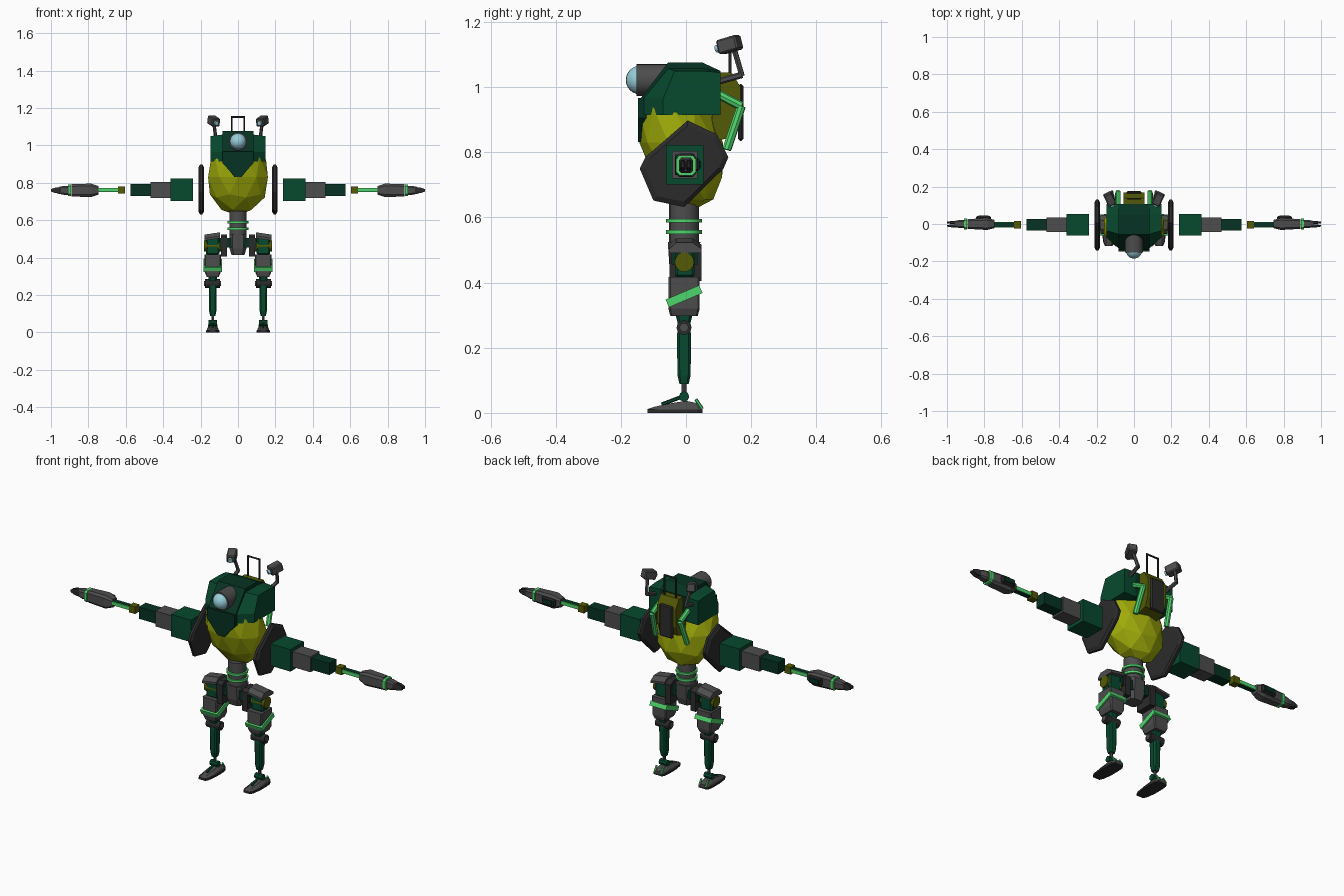
import bpy, bmesh, math
from mathutils import Vector, Matrix, Euler

if "Cube" in bpy.data.objects:
    bpy.data.objects.remove(bpy.data.objects["Cube"])


def material(name, r, g, b):
    m = bpy.data.materials.new(name)
    m.diffuse_color = tuple((c / 255) ** 2.2 for c in (r, g, b)) + (1,)
    m.use_nodes = True
    m.node_tree.nodes["Principled BSDF"].inputs["Base Color"].default_value = m.diffuse_color
    return m


LIME = material("lime", 158, 170, 18)
OLIVE = material("olive", 84, 90, 14)
GREEN = material("green", 16, 74, 50)
DARKGREEN = material("dark green", 14, 54, 39)
BRIGHT = material("bright green", 80, 212, 108)
GRAY = material("gray", 78, 78, 78)
DARK = material("dark gray", 47, 47, 47)
GLASS = material("pale blue", 150, 205, 218)


def finish(name, bm, mat, mirror=False, bevel=0, smooth=False):
    bmesh.ops.recalc_face_normals(bm, faces=bm.faces)
    me = bpy.data.meshes.new(name)
    bm.to_mesh(me)
    bm.free()
    me.materials.append(mat)
    for p in me.polygons:
        p.use_smooth = False
    ob = bpy.data.objects.new(name, me)
    bpy.context.collection.objects.link(ob)
    if bevel:
        b = ob.modifiers.new("bevel", 'BEVEL')
        b.width, b.segments = bevel, 1
    if mirror:
        ob.modifiers.new("mirror", 'MIRROR').use_mirror_merge = False
    if smooth:
        bpy.context.view_layer.objects.active = ob
        ob.select_set(True)
        bpy.ops.object.shade_smooth_by_angle(angle=math.radians(35))
        ob.select_set(False)
    return ob


def loft(name, rings, mat, **kw):
    """Skin a list of equal point rings and cap both ends."""
    bm = bmesh.new()
    vs = [[bm.verts.new(p) for p in r] for r in rings]
    n = len(vs[0])
    for a, b in zip(vs, vs[1:]):
        for i in range(n):
            bm.faces.new((a[i], a[(i + 1) % n], b[(i + 1) % n], b[i]))
    bm.faces.new(vs[0])
    bm.faces.new(vs[-1])
    return finish(name, bm, mat, **kw)


def box(name, x, y, z, mat, rot=(0, 0, 0), **kw):
    """Box from (min, max) ranges, turned about its centre."""
    bm = bmesh.new()
    bmesh.ops.create_cube(bm, size=1)
    rs = (x, y, z)
    m = (Matrix.Translation([(a + b) / 2 for a, b in rs])
         @ Euler([math.radians(a) for a in rot]).to_matrix().to_4x4()
         @ Matrix.Diagonal([b - a for a, b in rs] + [1]))
    bmesh.ops.transform(bm, matrix=m, verts=bm.verts)
    return finish(name, bm, mat, **kw)


def rod(name, a, b, r, mat, r2=None, n=12, **kw):
    a, b = Vector(a), Vector(b)
    bm = bmesh.new()
    bmesh.ops.create_cone(bm, cap_ends=True, segments=n, radius1=r,
                          radius2=r if r2 is None else r2, depth=(b - a).length)
    m = Matrix.Translation((a + b) / 2) @ (b - a).to_track_quat('Z', 'Y').to_matrix().to_4x4()
    bmesh.ops.transform(bm, matrix=m, verts=bm.verts)
    return finish(name, bm, mat, **kw)


def ball(name, c, r, mat, **kw):
    bm = bmesh.new()
    bmesh.ops.create_uvsphere(bm, u_segments=20, v_segments=12, radius=r)
    bmesh.ops.translate(bm, vec=c, verts=bm.verts)
    return finish(name, bm, mat, smooth=True, **kw)


def ring_x(x, hy, hz, c=0.35, y0=0, z0=0.76):
    """Chamfered rectangle across the x axis."""
    a, b = hy * (1 - c), hz * (1 - c)
    pts = [(hy, b), (a, hz), (-a, hz), (-hy, b), (-hy, -b), (-a, -hz), (a, -hz), (hy, -b)]
    return [(x, y0 + p, z0 + q) for p, q in pts]


def ring_z(z, hx, hy, c=0.35, x0=0.135, y0=-0.006):
    return [(x0 + p, y0 + q, z) for _, p, q in ring_x(0, hx, hy, c, 0, 0)]


# egg shaped faceted body
bm = bmesh.new()
bmesh.ops.create_icosphere(bm, subdivisions=2, radius=1)
for v in bm.verts:
    z = v.co.z * 0.205
    v.co = (v.co.x * 0.168, v.co.y * 0.128 - 0.015 - z * 0.2, 0.83 + z)
finish("body", bm, LIME)

# helmet: tall centre, chamfered cheeks, pointed front plate
crown = [(-.14, .965), (-.055, 1.076), (.05, 1.076), (.106, 1.05), (.106, .917), (-.137, .917)]
loft("helmet_centre", [[(x, y, z) for y, z in crown] for x in (-.083, .083)], DARKGREEN)
cheek_in = [(-.132, .965), (-.055, 1.058), (.05, 1.058), (.106, 1.05), (.106, .915), (-.132, .915)]
cheek_out = [(-.07, .965), (-.035, 1.05), (.05, 1.05), (.106, 1.045), (.106, .915), (-.07, .915)]
loft("helmet_cheek", [[(x, y, z) for y, z in p] for x, p in ((.08, cheek_in), (.148, cheek_out))],
     GREEN, mirror=True)
tongue = [(-.083, .967), (.083, .967), (.083, .905), (.05, .87), (.02, .832),
          (-.02, .832), (-.05, .87), (-.083, .905)]
loft("helmet_front_plate", [[(x, y, z) for x, z in tongue] for y in (-.148, -.09)], DARKGREEN)

# main eye
rod("eye_housing", (0, -.04, 1.022), (0, -.152, 1.022), .049, GRAY, n=24, smooth=True)
ball("eye_lens", (0, -.141, 1.022), .044, GLASS)

# backpack with panel, handle and hoses
loft("backpack", [[(x, .08, .83), (x, .15, .85), (x, .168, .9), (x, .168, 1.0), (x, .14, 1.045),
                   (x, .08, 1.045)] for x in (-.056, .056)], OLIVE)
box("backpack_panel", (-.04, .04), (.16, .176), (.835, 1.01), DARK, bevel=.006)
rod("handle_post", (.034, .135, 1.03), (.034, .135, 1.155), .005, DARK, n=6, mirror=True)
rod("handle_bar", (-.037, .135, 1.152), (.037, .135, 1.152), .005, DARK, n=6)
hose = [(.085, .09, .983), (.085, .17, .942), (.095, .125, .808)]
rod("hose_upper", hose[0], hose[1], .014, BRIGHT, n=8, mirror=True)
rod("hose_lower", hose[1], hose[2], .014, BRIGHT, n=8, mirror=True)

# rear cameras on bent arms
rod("camera_arm_lower", (.11, .09, 1.015), (.118, .172, 1.038), .01, GRAY, n=6, mirror=True)
rod("camera_arm_upper", (.118, .172, 1.035), (.128, .15, 1.11), .009, GRAY, n=6, mirror=True)
box("camera_head", (.107, .153), (.1, .168), (1.108, 1.153), GRAY, rot=(15, 0, -25),
    mirror=True, bevel=.005)
rod("camera_lens", (.122, .108, 1.121), (.113, .094, 1.118), .012, GLASS, n=12, mirror=True)

# shoulder shields
shield = [(-.142, .75), (-.125, .785), (.005, .898), (.095, .855),
          (.13, .785), (.115, .75), (-.005, .632), (-.1, .652)]
loft("shoulder_shield", [[(x, y * s, .765 + (z - .765) * s) for y, z in shield]
                         for x, s in ((.183, .9), (.19, 1), (.203, 1), (.212, .88))],
     DARK, mirror=True)

# arm segments stepping down towards the hand
for name, x0, x1, hy, hz, mat in (
        ("upper_arm", .24, .36, .058, .06, GREEN), ("elbow_sleeve", .36, .468, .039, .042, GRAY),
        ("lower_sleeve", .468, .575, .03, .032, DARKGREEN), ("wrist_block", .605, .642, .019, .019, OLIVE),
        ("wrist_core", .64, .75, .011, .011, DARKGREEN)):
    box(name, (x0, x1), (-hy - .004, hy - .004), (.762 - hz, .762 + hz), mat, mirror=True)
for y in (-.016, .008):
    box("wrist_strip", (.64, .75), (y - .004, y + .004), (.753, .772), BRIGHT, mirror=True)
loft("forearm", [ring_x(.745, .022, .022), ring_x(.785, .032, .036), ring_x(.89, .026, .033)],
     GRAY, mirror=True)
box("forearm_panel", (.765, .845), (.02, .042), (.742, .782), DARK, mirror=True, bevel=.006)
box("forearm_inlay", (.778, .832), (.036, .046), (.75, .774), DARKGREEN, mirror=True)
loft("wrist_ring", [ring_x(.893, .03, .031), ring_x(.909, .03, .031)], BRIGHT, mirror=True)
loft("hand", [ring_x(.905, .02, .024), ring_x(.93, .022, .024), ring_x(.96, .016, .018)],
     GRAY, mirror=True)
for y in (-.01, .008):
    loft("finger", [ring_x(.935, .009, .018, y0=y), ring_x(.975, .008, .015, y0=y),
                    ring_x(1.0, .004, .007, y0=y)], DARK, mirror=True)

# waist column
rod("waist_column", (0, -.006, .5), (0, -.006, .65), .046, GRAY, n=16, smooth=True)
for z in (.555, .59):
    rod("waist_ring", (0, -.006, z - .006), (0, -.006, z + .006), .055, BRIGHT, n=16, smooth=True)

# pelvis and hips
loft("pelvis", [ring_z(.415, .035, .035, x0=0), ring_z(.45, .045, .045, x0=0),
                ring_z(.525, .045, .05, x0=0)], GRAY)
box("pelvis_bar", (-.1, .1), (-.045, .035), (.455, .505), DARKGREEN)
loft("hip_bracket", [[(x, -.05, .405 + d), (x, .048, .405 + d), (x, .048, .51 + d), (x, .02, .525 + d),
                      (x, -.03, .525 + d), (x, -.05, .51 + d)] for x, d in ((.06, 0), (.092, 0))],
     DARK, mirror=True)
box("hip_block", (.1, .172), (-.034, .026), (.415, .512), GREEN, mirror=True, bevel=.008)
rod("hip_joint", (.085, -.005, .463), (.182, -.005, .463), .03, OLIVE, n=16, mirror=True)
loft("hip_cap", [[(x, -.052, z - .012), (x, -.03, z + .008), (x, .02, z + .008), (x, .048, z - .012),
                  (x, .048, z - .024), (x, -.052, z - .024)] for x, z in ((.095, .528), (.18, .515))],
     GRAY, mirror=True)

# thighs with a slanted band
loft("thigh", [ring_z(.297, .032, .042, .12), ring_z(.32, .042, .048, .12), ring_z(.418, .044, .048, .12)],
     GRAY, mirror=True)
box("thigh_band", (.085, .185), (-.062, .05), (.345, .371), BRIGHT, rot=(23, 0, 0), mirror=True)

# knees and shins
rod("knee_joint", (.095, -.006, .262), (.176, -.006, .262), .023, DARK, n=12, mirror=True)
rod("knee_hub", (.09, -.006, .262), (.181, -.006, .262), .014, GRAY, n=12, mirror=True)
loft("shin", [ring_z(.088, .014, .014), ring_z(.115, .019, .02), ring_z(.235, .021, .022),
              ring_z(.27, .021, .018), ring_z(.3, .023, .026)], GREEN, mirror=True)

# ankles and feet
rod("ankle_rod", (.135, -.006, .045), (.135, -.006, .092), .008, GRAY, n=8, mirror=True)
rod("ankle_joint", (.112, -.006, .05), (.158, -.006, .05), .016, GREEN, n=8, mirror=True)
foot = [(-.118, .017, .012), (-.1, .026, .018), (-.05, .033, .029), (0, .033, .037),
        (.035, .03, .03), (.05, .022, .022)]
loft("foot", [[(.135 - w, y, .008), (.135 + w, y, .008), (.135 + w * .9, y, h * .6),
               (.135 + w * .5, y, h), (.135 - w * .5, y, h), (.135 - w * .9, y, h * .6)]
              for y, w, h in foot], GRAY, mirror=True)
loft("sole", [[(.135 - w - .003, y, 0), (.135 + w + .003, y, 0), (.135 + w + .003, y, .01),
               (.135 - w - .003, y, .01)] for y, w, h in foot], DARK, mirror=True)
rod("toe_strut", (.135, -.075, .026), (.135, -.006, .052), .006, GREEN, n=6, mirror=True)
for x in (.115, .155):
    rod("heel_hose", (x, .03, .042), (x, .05, .012), .005, BRIGHT, n=6, mirror=True)
